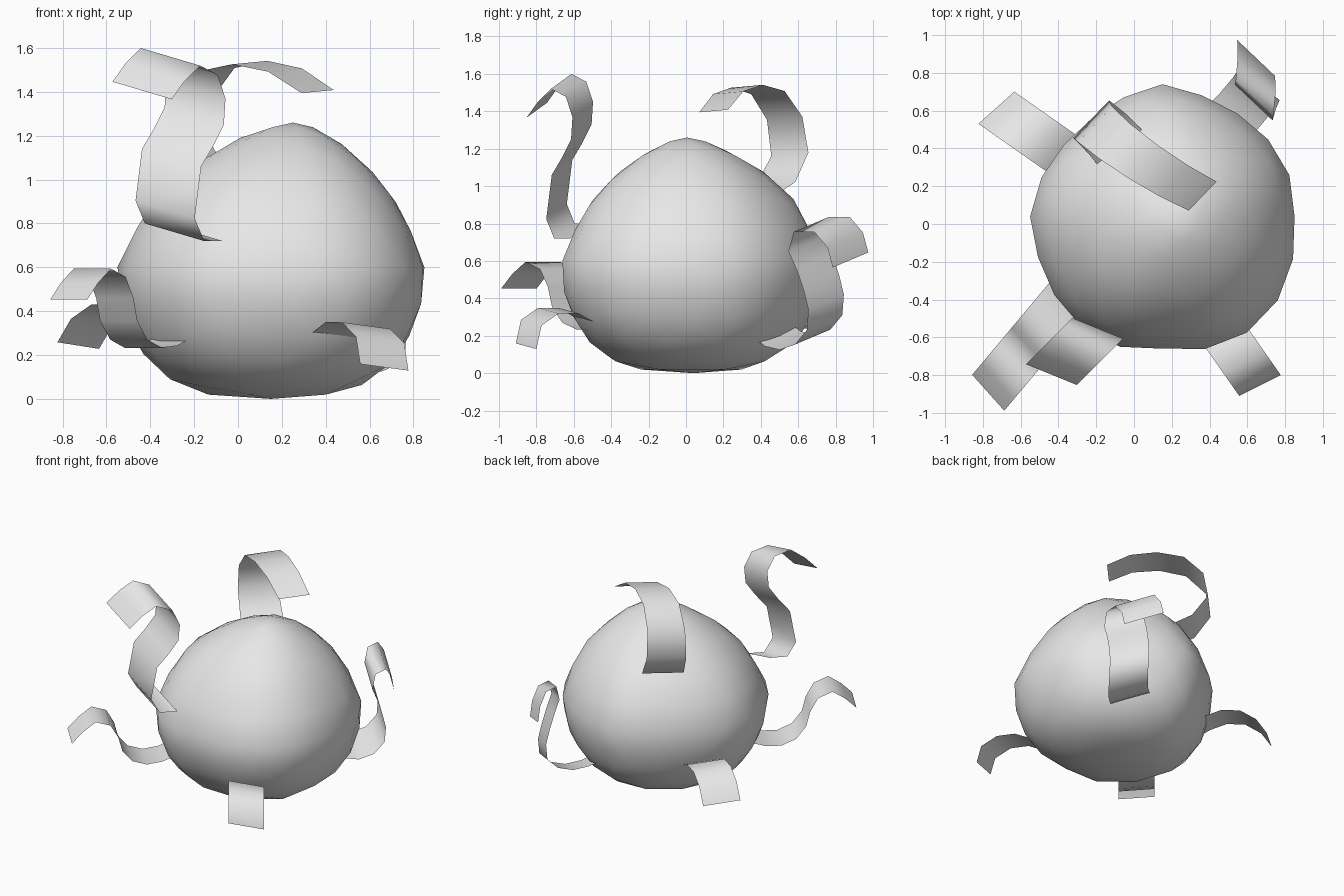
import bpy
import bmesh
from math import atan2, cos, hypot, radians, sin
from mathutils import Vector

default_cube = bpy.data.objects.get("Cube")
if default_cube:
    bpy.data.objects.remove(default_cube, do_unlink=True)

grey = bpy.data.materials.new("plain grey")
grey.use_nodes = True
grey.diffuse_color = (0.8, 0.8, 0.8, 1)
shader = grey.node_tree.nodes["Principled BSDF"]
shader.inputs["Base Color"].default_value = grey.diffuse_color


def finish(name, bm):
    """Turn the working mesh into a smooth grey object."""
    for face in bm.faces:
        face.smooth = True
    mesh = bpy.data.meshes.new(name)
    bm.to_mesh(mesh)
    bm.free()
    mesh.materials.append(grey)
    part = bpy.data.objects.new(name, mesh)
    bpy.context.collection.objects.link(part)


def ribbon(name, start, heading, across, step, slopes, swerve=0, narrowing=1):
    """Walk outward along a heading, one slope per step, sweeping a width vector."""
    bm = bmesh.new()
    width = Vector(across)
    point = Vector(start)
    near, far = bm.verts.new(point), bm.verts.new(point + width)
    for count, slope in enumerate(map(radians, slopes)):
        turn = radians(heading + swerve * count)
        point = point + step * Vector((cos(slope) * cos(turn), cos(slope) * sin(turn), sin(slope)))
        width = width * narrowing
        next_near, next_far = bm.verts.new(point), bm.verts.new(point + width)
        bm.faces.new((near, next_near, next_far, far))
        near, far = next_near, next_far
    finish(name, bm)


def shape_body(co):
    """Map a unit sphere point to the lumpy body: tapered crown, broad base."""
    radius = max(hypot(co.x, co.y), 0.1)
    angle = atan2(co.y, co.x)
    # Fuller at the front left, flatter at the back right
    lump = 1 + abs(sin(2 * angle)) * (0.045 * cos(angle) - 0.08 * sin(angle))
    if co.z > 0.01:
        height, taper = 0.66, 0.45 + 0.5 * radius
        lean_x, lean_y = 0.15 + 0.1 * co.z ** 3, 0.05 * radius
    else:
        height, taper = 0.6, radius ** -0.35
        lean_x, lean_y = 0.15, 0.04
    spread = 0.7 * lump * taper
    return Vector((lean_x + spread * co.x, lean_y + spread * co.y, 0.6 + height * co.z))


# Body
body_mesh = bmesh.new()
bmesh.ops.create_icosphere(body_mesh, subdivisions=3, radius=1)
for vert in body_mesh.verts:
    vert.co = shape_body(vert.co)
finish("body", body_mesh)

# Ribbons around the front
ribbon("tall_front_ribbon", start=(-0.34, -0.51, 0.8), heading=225,
       across=(0.27, -0.11, -0.08), step=0.12,
       slopes=(0, 60, 100, 100, 130, 125, 95, 65, 20, -35, -45))
ribbon("low_front_ribbon", start=(-0.38, -0.23, 0.28), heading=230,
       across=(0.17, -0.19, 0), step=0.11,
       slopes=(-20, -5, 20, 50, 75, 60, 20, -35, -45))
ribbon("front_corner_ribbon", start=(0.27, -0.5, 0.22), heading=305,
       across=(0.22, 0.11, -0.03), step=0.13,
       slopes=(35, 25, 0, -30, -75))

# Ribbons around the back
ribbon("low_back_ribbon", start=(-0.38, 0.22, 0.3), heading=145,
       across=(0.19, 0.17, -0.03), step=0.13,
       slopes=(35, 25, 0, -30, -55))
ribbon("back_corner_ribbon", start=(0.3, 0.55, 0.27), heading=40,
       across=(0.2, -0.19, -0.08), step=0.11, swerve=5,
       slopes=(-25, -10, 15, 45, 85, 105, 110, 115, 75, 0, -50, -75))

# Ribbon curling back over the crown
ribbon("crown_ribbon", start=(-0.13, 0.24, 0.92), heading=130,
       across=(0.21, 0.22, 0.02), step=0.195, swerve=4, narrowing=0.95,
       slopes=(25, 55, 100, 135, 170, 190, 210))
